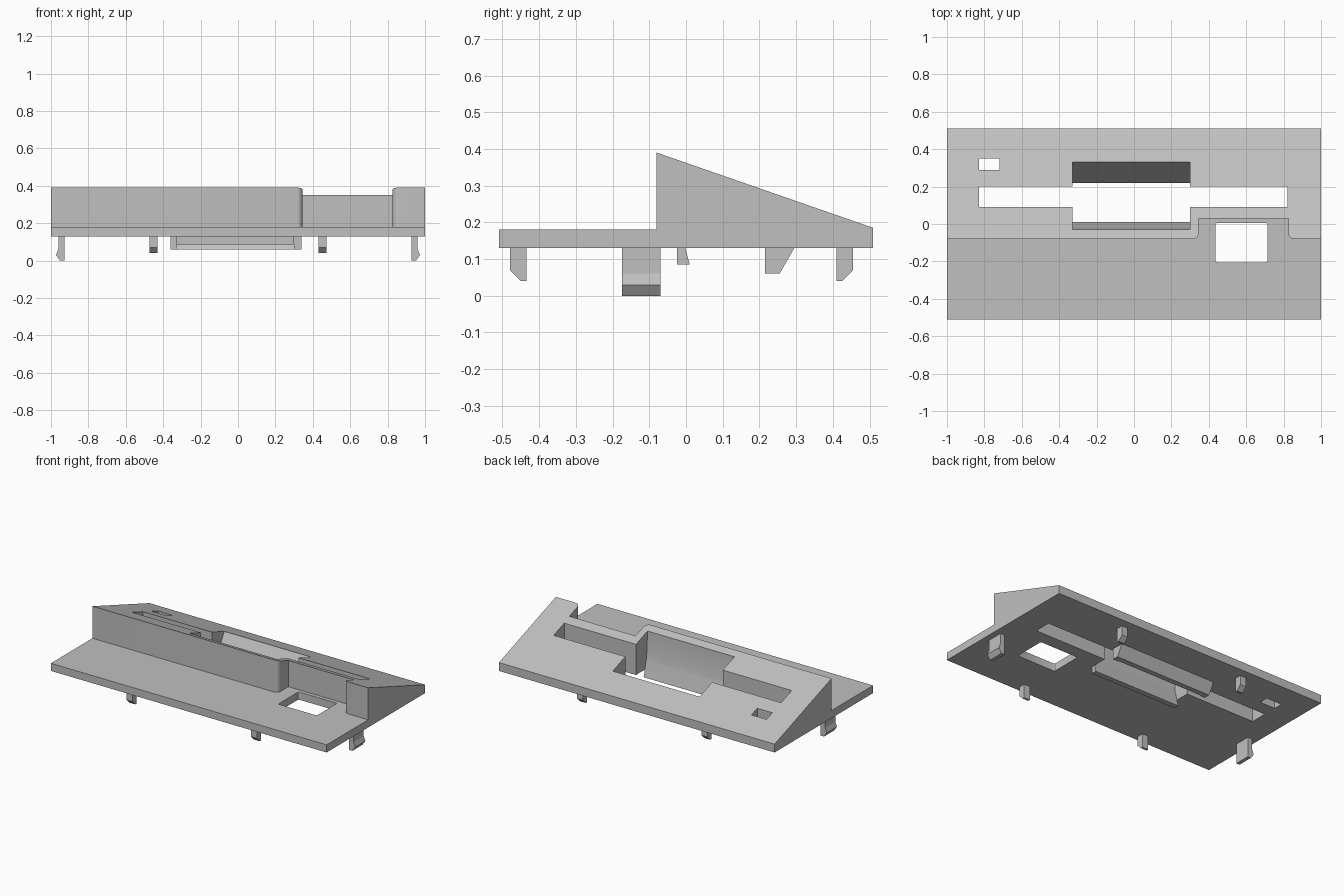
import bpy, bmesh
from math import cos, sin, radians

if "Cube" in bpy.data.objects:
    bpy.data.objects.remove(bpy.data.objects["Cube"])

# One grey plastic for the whole part
grey = bpy.data.materials.new("grey plastic")
grey.use_nodes = True
colour = (0.53, 0.53, 0.53, 1)
grey.diffuse_color = colour
grey.node_tree.nodes["Principled BSDF"].inputs["Base Color"].default_value = colour


def prism(name, outline, lo, hi, axis):
    """Extrude a 2D outline from lo to hi along the given axis."""
    place = {"x": lambda a, b, t: (t, a, b),
             "y": lambda a, b, t: (a, t, b),
             "z": lambda a, b, t: (a, b, t)}[axis]
    bm = bmesh.new()
    rings = [[bm.verts.new(place(a, b, t)) for a, b in outline] for t in (lo, hi)]
    for ring in rings:
        bm.faces.new(ring)
    n = len(outline)
    for i in range(n):
        j = (i + 1) % n
        bm.faces.new((rings[0][i], rings[0][j], rings[1][j], rings[1][i]))
    bmesh.ops.recalc_face_normals(bm, faces=bm.faces)
    mesh = bpy.data.meshes.new(name)
    bm.to_mesh(mesh)
    bm.free()
    mesh.materials.append(grey)
    obj = bpy.data.objects.new(name, mesh)
    bpy.context.collection.objects.link(obj)
    return obj


def rect(x0, x1, y0, y1):
    return [(x0, y0), (x1, y0), (x1, y1), (x0, y1)]


def arc(cx, cy, r, start, end, steps=6):
    angles = [radians(start + (end - start) * i / steps) for i in range(steps + 1)]
    return [(cx + r * cos(a), cy + r * sin(a)) for a in angles]


def activate(obj):
    bpy.ops.object.select_all(action="DESELECT")
    obj.select_set(True)
    bpy.context.view_layer.objects.active = obj


def cut(obj, cutters):
    activate(obj)
    for cutter in cutters:
        mod = obj.modifiers.new(cutter.name, "BOOLEAN")
        mod.operation = "DIFFERENCE"
        mod.solver = "EXACT"
        mod.object = cutter
        bpy.ops.object.modifier_apply(modifier=mod.name)
    bpy.ops.object.shade_smooth_by_angle(angle=radians(30))


# Base plate and the sloped housing on its rear half
plate = prism("base_plate", rect(-1, 1, -0.51, 0.51), 0.13, 0.18, "z")
housing = prism("sloped_housing",
                [(-0.08, 0.18), (0.51, 0.18), (0.51, 0.185), (-0.08, 0.39)], -1, 1, "x")

# Openings
slot = prism("slot_cutter", rect(-0.83, 0.82, 0.09, 0.2), 0, 0.6, "z")
pocket = prism("pocket_cutter",
               [(-0.03, 0.5), (-0.03, 0.36), (-0.02, 0.2), (-0.002, 0.13), (0.01, 0.085),
                (0.01, 0.03), (0.202, 0.03), (0.479, 0.5)], -0.33, 0.3, "x")
vent = prism("vent_cutter", rect(-0.83, -0.72, 0.29, 0.35), 0, 0.6, "z")
port = prism("port_cutter",
             arc(0.445, -0.195, 0.01, 180, 270, 3) + arc(0.705, -0.195, 0.01, 270, 360, 3)
             + arc(0.705, -0.005, 0.01, 0, 90, 3) + arc(0.445, -0.005, 0.01, 90, 180, 3),
             0, 0.6, "z")
# Recess in the front wall, with rounded outer corners
notch = prism("notch_cutter",
              [(0.315, -0.2)] + arc(0.315, -0.05, 0.03, 270, 360)
              + [(0.345, 0.03), (0.825, 0.03)]
              + arc(0.855, -0.05, 0.03, 180, 270) + [(0.855, -0.2)],
              0.1, 0.6, "z")

cut(plate, [slot, pocket, vent, port])
cut(housing, [notch, slot, pocket, vent])
for helper in (slot, pocket, vent, port, notch):
    bpy.data.objects.remove(helper)

# Lips of the pocket under the plate
prism("front_lip", [(-0.025, 0.13), (-0.025, 0.085), (0.01, 0.085), (-0.002, 0.13)],
      -0.33, 0.3, "x")
prism("rear_lip", [(0.261, 0.13), (0.22, 0.06), (0.255, 0.06), (0.295, 0.13)],
      -0.33, 0.3, "x")
for side, lo, hi in (("right", -0.36, -0.33), ("left", 0.3, 0.34)):
    prism(side + "_lip_end", [(0.215, 0.13), (0.215, 0.06), (0.255, 0.06), (0.295, 0.13)],
          lo, hi, "x")

# Hooked side clips and small chamfered locating tabs
for side, s in (("left", 1), ("right", -1)):
    hook = [(0.928, 0.13), (0.928, 0), (0.952, 0), (0.973, 0.03), (0.961, 0.06), (0.96, 0.13)]
    prism(side + "_side_clip", [(s * x, z) for x, z in hook], -0.175, -0.07, "y")
    tab = [(0.435, 0.13), (0.48, 0.13), (0.48, 0.07), (0.45, 0.04), (0.435, 0.04)]
    lo, hi = sorted((s * 0.43, s * 0.473))
    prism("front_" + side + "_tab", [(-y, z) for y, z in tab], lo, hi, "x")
    prism("rear_" + side + "_tab", [(y - 0.025, z) for y, z in tab], lo, hi, "x")
